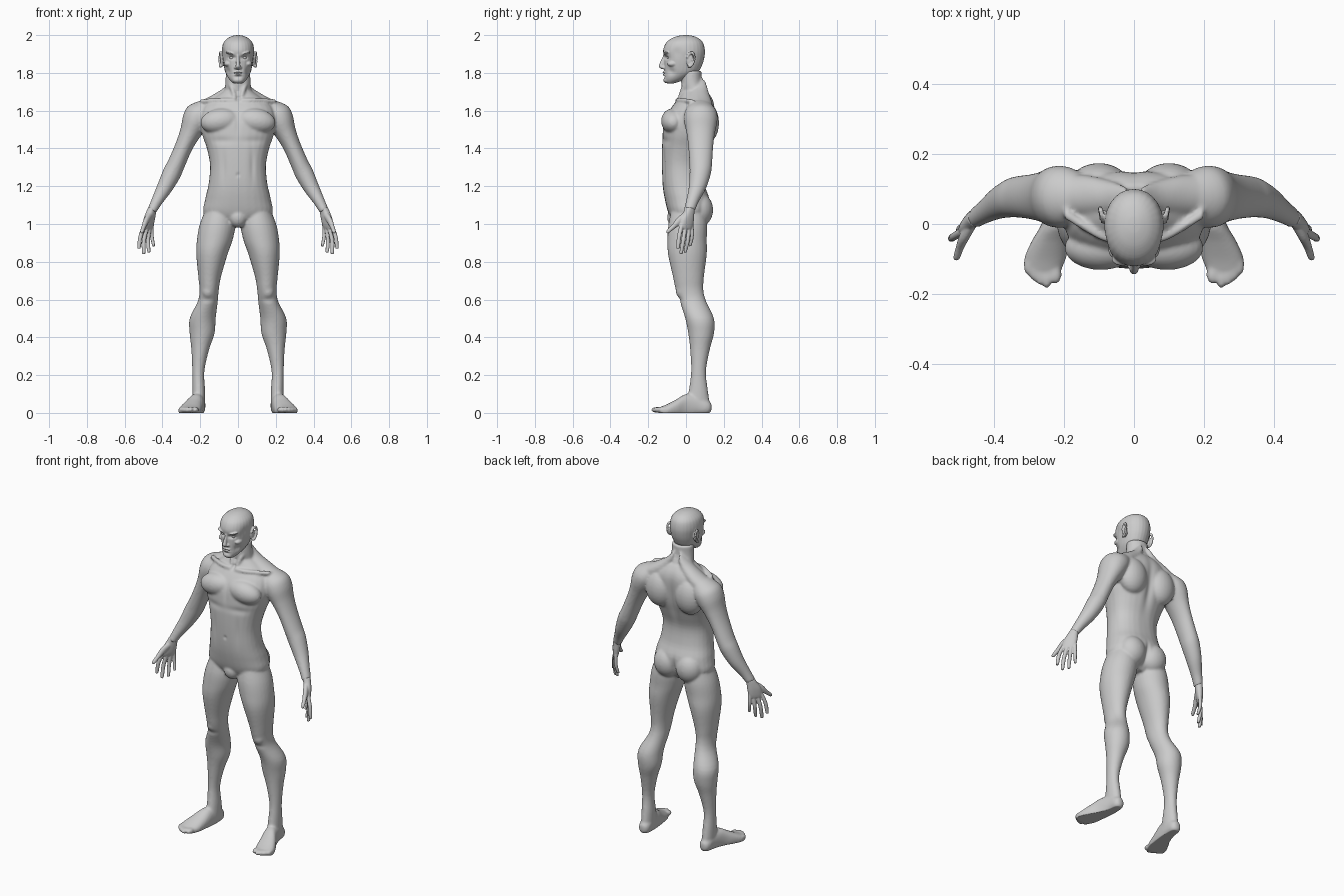
import bpy, bmesh, math
from mathutils import Vector, Matrix

X, Y, Z = Vector((1, 0, 0)), Vector((0, 1, 0)), Vector((0, 0, 1))
PAIR = (1, -1)


def spline(rows, sub=4):
    out = []
    for i in range(len(rows) - 1):
        a, b = rows[max(i - 1, 0)], rows[i]
        c, d = rows[i + 1], rows[min(i + 2, len(rows) - 1)]
        for k in range(sub):
            t = k / sub
            out.append([0.5 * (2 * q + (r - p) * t + (2 * p - 5 * q + 4 * r - s) * t * t
                        + (3 * q - p - 3 * r + s) * t ** 3) for p, q, r, s in zip(a, b, c, d)])
    return out + [list(rows[-1])]


def tube(bm, rows, u=X, v=Y, p=2.0, s=1, n=28):
    """Loft through rows of (x, y, z, radius along u, radius along v)."""
    rings = []
    for x, y, z, a, b in spline(rows):
        ring = []
        for k in range(n):
            t = 2 * math.pi * k / n
            c, d = math.cos(t), math.sin(t)
            c = math.copysign(abs(c) ** (2 / p), c)
            d = math.copysign(abs(d) ** (2 / p), d)
            q = Vector((x, y, z)) + u * (max(a, .002) * c) + v * (max(b, .002) * d)
            ring.append(bm.verts.new((q.x * s, q.y, q.z)))
        rings.append(ring)
    for r0, r1 in zip(rings, rings[1:]):
        for k in range(n):
            bm.faces.new((r0[k], r0[(k + 1) % n], r1[(k + 1) % n], r1[k]))
    bm.faces.new(rings[0][::-1])
    bm.faces.new(rings[-1])


def slices(rows):
    """Horizontal slices (centre x, z, half width, front y, back y) to tube rows."""
    return [(x, (f + b) / 2, z, w, (b - f) / 2) for x, z, w, f, b in rows]


def blob(bm, c, r, s=1, tilt=0.0):
    m = (Matrix.Translation((c[0] * s, c[1], c[2])) @ Matrix.Rotation(tilt * s, 4, 'Y')
         @ Matrix.Diagonal((*r, 1)))
    bmesh.ops.create_uvsphere(bm, u_segments=24, v_segments=14, radius=1, matrix=m)


def finish(name, bm, voxel, smooth, dents=()):
    """Fuse the shells, soften them, then push soft hollows and ridges."""
    bmesh.ops.recalc_face_normals(bm, faces=bm.faces)
    me = bpy.data.meshes.new(name)
    bm.to_mesh(me)
    bm.free()
    ob = bpy.data.objects.new(name, me)
    bpy.context.collection.objects.link(ob)
    if voxel:
        m = ob.modifiers.new("fuse", 'REMESH')
        m.mode, m.voxel_size = 'VOXEL', voxel
        m = ob.modifiers.new("soften", 'SMOOTH')
        m.factor, m.iterations = 0.5, smooth
        dg = bpy.context.evaluated_depsgraph_get()
        new = bpy.data.meshes.new_from_object(ob.evaluated_get(dg))
        ob.modifiers.clear()
        ob.data = me = new
    for vert in me.vertices:
        co = vert.co.copy()
        for c, r, push in dents:
            for s in (PAIR if c[0] else (1,)):
                d = ((co.x - c[0] * s) / r[0]) ** 2 + ((co.y - c[1]) / r[1]) ** 2 + ((co.z - c[2]) / r[2]) ** 2
                if d < 9:
                    vert.co += Vector((push[0] * s, push[1], push[2])) * math.exp(-d)
        vert.co.z = max(vert.co.z, 0)
    for f in me.polygons:
        f.use_smooth = True
    return ob


# ---- body: torso, neck, arms, legs and feet fused together
bm = bmesh.new()
tube(bm, slices([
    (0, .985, .07, -.05, .06), (0, 1.05, .178, -.09, .115), (0, 1.13, .174, -.112, .125),
    (0, 1.21, .156, -.124, .098), (0, 1.31, .148, -.128, .088), (0, 1.40, .165, -.128, .115),
    (0, 1.475, .19, -.125, .14), (0, 1.55, .20, -.115, .15), (0, 1.62, .185, -.075, .152),
    (0, 1.665, .13, -.04, .14), (0, 1.70, .08, -.02, .115)]), p=2.3)
tube(bm, [(0, .06, 1.62, .085, .07), (0, .045, 1.70, .073, .064),
          (0, .03, 1.75, .067, .056), (0, .028, 1.81, .064, .055)])
blob(bm, (0, -.05, 1.035), (.05, .05, .055))
for s in PAIR:
    # chest, shoulder blades, trapezius, neck cords, buttocks
    blob(bm, (.095, -.068, 1.545), (.105, .064, .066), s, .15)
    blob(bm, (.10, .105, 1.535), (.09, .07, .11), s)
    tube(bm, [(.02, .075, 1.745, .035, .03), (.07, .075, 1.675, .05, .05),
              (.14, .08, 1.63, .05, .06), (.2, .08, 1.60, .05, .06)], u=Z, s=s)
    tube(bm, [(.052, .035, 1.79, .014, .014), (.035, -.01, 1.73, .013, .013),
              (.014, -.035, 1.665, .01, .01)], s=s)
    tube(bm, [(.015, -.045, 1.655, .01, .012), (.09, -.035, 1.655, .012, .014),
              (.2, .03, 1.65, .012, .014)], u=Z, s=s)
    blob(bm, (.074, .07, 1.075), (.082, .074, .09), s)
    # arm
    tube(bm, [(.15, .075, 1.63, .05, .06), (.195, .078, 1.59, .075, .085), (.225, .078, 1.545, .073, .088),
              (.255, .078, 1.48, .056, .075), (.287, .078, 1.41, .047, .066), (.328, .078, 1.315, .047, .06),
              (.352, .075, 1.265, .049, .056), (.39, .06, 1.19, .041, .046), (.43, .034, 1.12, .03, .034),
              (.455, .018, 1.072, .025, .03)], u=Vector((.87, 0, .5)), s=s)
    # leg
    tube(bm, slices([
        (.10, 1.08, .07, -.075, .10), (.108, 1.0, .094, -.093, .112), (.122, .92, .095, -.098, .11),
        (.138, .84, .083, -.095, .11), (.15, .72, .060, -.069, .095), (.153, .65, .051, -.054, .092),
        (.160, .59, .053, -.033, .107), (.187, .5, .069, -.004, .148), (.190, .42, .066, .012, .148),
        (.20, .335, .047, .022, .126), (.21, .22, .032, .027, .106), (.208, .12, .034, .015, .116),
        (.207, .05, .034, .0, .125), (.207, .01, .03, .0, .12)]), s=s)
    blob(bm, (.158, -.02, .645), (.034, .034, .042), s)
    # foot and toes
    tube(bm, [(.208, .135, .03, .014, .02), (.207, .115, .03, .032, .036), (.21, .06, .04, .037, .055),
              (.222, .0, .036, .043, .064), (.24, -.05, .024, .054, .048), (.255, -.10, .012, .060, .034),
              (.262, -.135, .01, .052, .022)], v=Z, p=2.3, s=s)
    for x, y, r in ((.226, -.143, .019), (.25, -.155, .014), (.27, -.147, .013), (.288, -.134, .012), (.304, -.117, .012)):
        blob(bm, (x, y, .016), (r, .03, .016), s)
finish("body", bm, .0065, 7, [
    ((0, .15, 1.45), (.022, .05, .17), (0, -.013, 0)),       # spine groove
    ((0, .13, 1.06), (.012, .06, .06), (0, -.015, 0)),       # cleft
    ((0, -.13, 1.54), (.014, .05, .06), (0, .006, 0)),       # breastbone
    ((0, -.125, 1.26), (.008, .03, .01), (0, .006, 0)),      # navel
    ((0, -.035, 1.665), (.012, .03, .014), (0, .012, 0)),    # throat notch
    ((.09, -.12, 1.44), (.07, .05, .02), (0, .006, 0)),      # below chest
    ((.075, -.12, 1.31), (.012, .04, .09), (0, .005, 0)),    # abdomen edges
    ((.16, -.02, .60), (.03, .03, .015), (0, .006, 0)),      # below kneecap
])

# ---- head
bm = bmesh.new()
tube(bm, slices([
    (0, 1.745, .026, -.106, -.06), (0, 1.765, .046, -.117, -.005), (0, 1.80, .066, -.116, .06),
    (0, 1.84, .076, -.116, .085), (0, 1.88, .082, -.116, .097), (0, 1.92, .086, -.121, .10),
    (0, 1.96, .077, -.105, .09), (0, 1.985, .053, -.072, .064), (0, 1.997, .025, -.035, .03),
    (0, 2.0, .004, -.006, .004)]), p=2.1)
tube(bm, [(0, -.105, 1.90, .010, .014), (0, -.118, 1.872, .008, .012), (0, -.128, 1.847, .011, .013),
          (0, -.130, 1.832, .013, .014), (0, -.118, 1.82, .010, .012)])
blob(bm, (0, -.112, 1.803), (.024, .013, .006))
blob(bm, (0, -.111, 1.791), (.021, .013, .006))
blob(bm, (0, -.10, 1.762), (.03, .02, .017))
for s in PAIR:
    blob(bm, (.012, -.117, 1.828), (.009, .011, .008), s)
    blob(bm, (.034, -.099, 1.903), (.032, .021, .008), s, -.22)
    blob(bm, (.054, -.07, 1.848), (.02, .03, .016), s)
    # ear with raised rim
    blob(bm, (.083, .02, 1.868), (.010, .019, .036), s)
    rim = [(.093 + .004 * math.cos(a), .024 + .02 * math.cos(a) + .006 * math.sin(a), 1.871 + .037 * math.sin(a), .005, .005)
           for a in [math.radians(d) for d in range(-110, 171, 20)]]
    for a, b in zip(rim, rim[1:]):
        blob(bm, [(p + q) / 2 for p, q in zip(a[:3], b[:3])], (.007, .0065, .008), s)
finish("head", bm, .0035, 3, [
    ((.033, -.115, 1.881), (.019, .035, .009), (0, .013, 0)),
    ((0, -.12, 1.797), (.022, .03, .0028), (0, .006, 0)),
    ((0, -.118, 1.779), (.02, .03, .006), (0, .005, 0)),
    ((.056, -.085, 1.808), (.014, .035, .02), (-.006, .005, 0)),
    ((.085, -.05, 1.91), (.02, .03, .025), (-.005, 0, 0)),
    ((.018, -.115, 1.812), (.006, .03, .012), (0, .002, 0)),
])

# ---- eyes
bm = bmesh.new()
for s in PAIR:
    blob(bm, (.033, -.087, 1.880), (.014, .014, .011), s)
finish("eyes", bm, 0, 0)

# ---- hands: palm, fingers (base, knuckle, tip), thumb
FINGERS = [((.492, -.022, 1.0), (.516, -.036, .935), (.524, -.042, .874), .0115),
           ((.480, -.004, .99), (.498, -.014, .915), (.499, -.026, .846), .0115),
           ((.467, .014, .99), (.476, .010, .918), (.472, -.004, .854), .011),
           ((.455, .030, 1.0), (.456, .032, .938), (.447, .022, .886), .010)]
for s, side in ((1, "left"), (-1, "right")):
    bm = bmesh.new()
    u = Vector((.6, -.8, 0))
    tube(bm, [(.450, .021, 1.088, .027, .023), (.459, .016, 1.065, .030, .022), (.469, .008, 1.03, .039, .021),
              (.475, .004, .995, .040, .017), (.479, .002, .975, .034, .012)],
         u=u, v=Vector((.8, .6, 0)), p=2.4, s=s)
    for a, b, c, r in FINGERS:
        e = [q + (q - p) * .06 for p, q in zip(b, c)]
        tube(bm, [(*a, r, r), (*b, r, r), (*c, r * .8, r * .8), (*e, r * .35, r * .35)], s=s, n=16)
    tube(bm, [(.464, .005, 1.05, .018, .02), (.485, -.035, 1.018, .016, .02), (.499, -.068, .985, .012, .013),
              (.508, -.096, .96, .010, .010), (.510, -.103, .953, .004, .004)],
         v=Vector((0, .5, -.85)), s=s, n=16)
    finish(side + "_hand", bm, .0035, 3)
